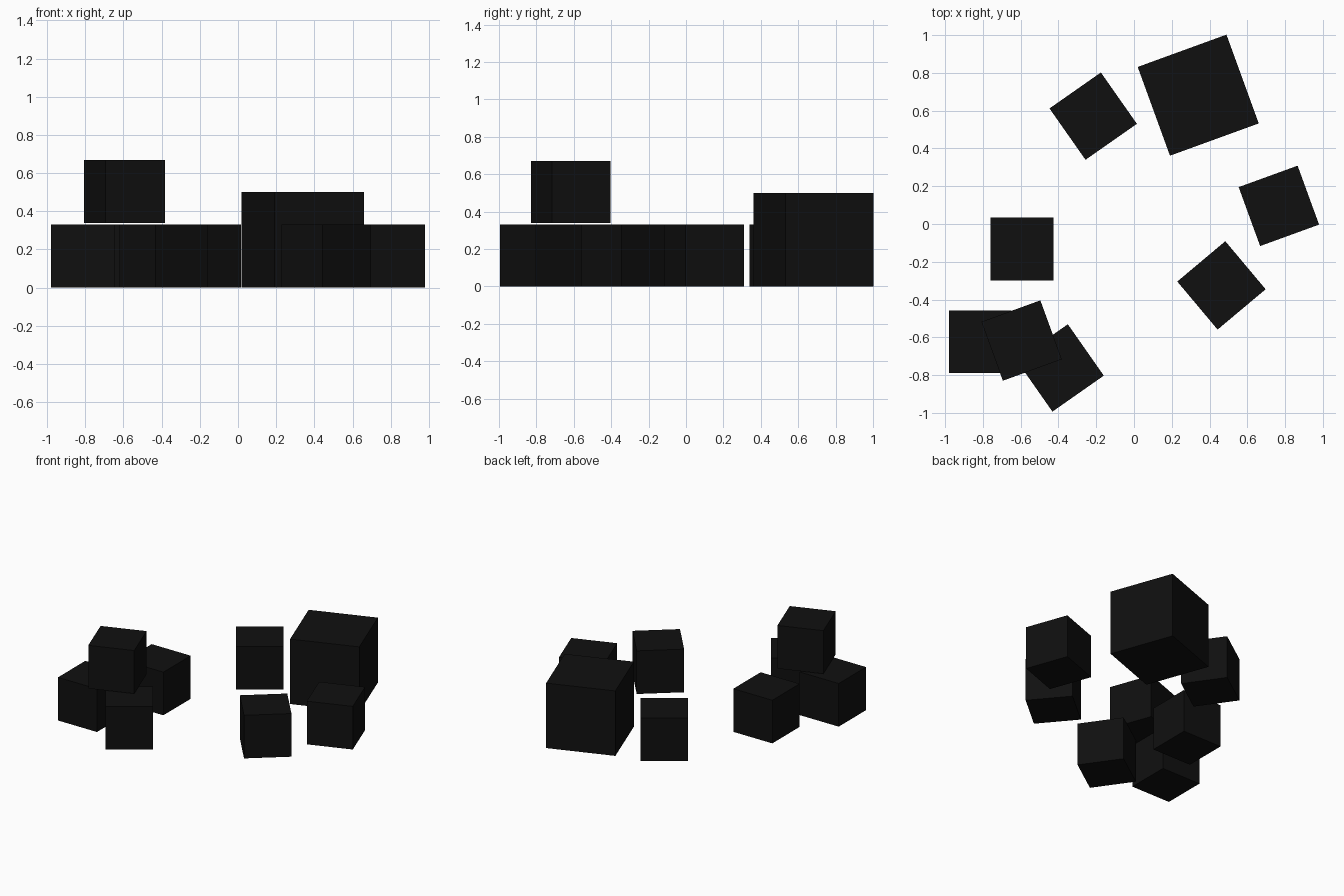
import bpy
import math

if "Cube" in bpy.data.objects:
    bpy.data.objects.remove(bpy.data.objects["Cube"])

black = bpy.data.materials.new("black")
black.diffuse_color = (0.005, 0.005, 0.005, 1)
black.use_nodes = True
black.node_tree.nodes["Principled BSDF"].inputs["Base Color"].default_value = black.diffuse_color

S = 0.332  # small block edge
L = 0.5    # large block edge


def block(name, size, x, y, turn, base=0.0):
    """Cube resting on height base, turned about z in degrees."""
    bpy.ops.mesh.primitive_cube_add(size=size, location=(x, y, base + size / 2),
                                    rotation=(0, 0, math.radians(turn)))
    ob = bpy.context.object
    ob.name = name
    ob.data.materials.append(black)


# large block at the back
block("large_block", L, 0.34, 0.682, 20)

# small blocks scattered on the ground
for i, (x, y, turn) in enumerate([
        (-0.216, 0.571, 35),
        (-0.593, -0.132, 0),
        (0.767, 0.096, 20),
        (0.463, -0.325, 40),
        (-0.814, -0.624, 0),
        (-0.391, -0.762, 35)], 1):
    block(f"small_block_{i}", S, x, y, turn)

# block stacked on the front left pair
block("stacked_block", S, -0.595, -0.617, 20, 0.338)
